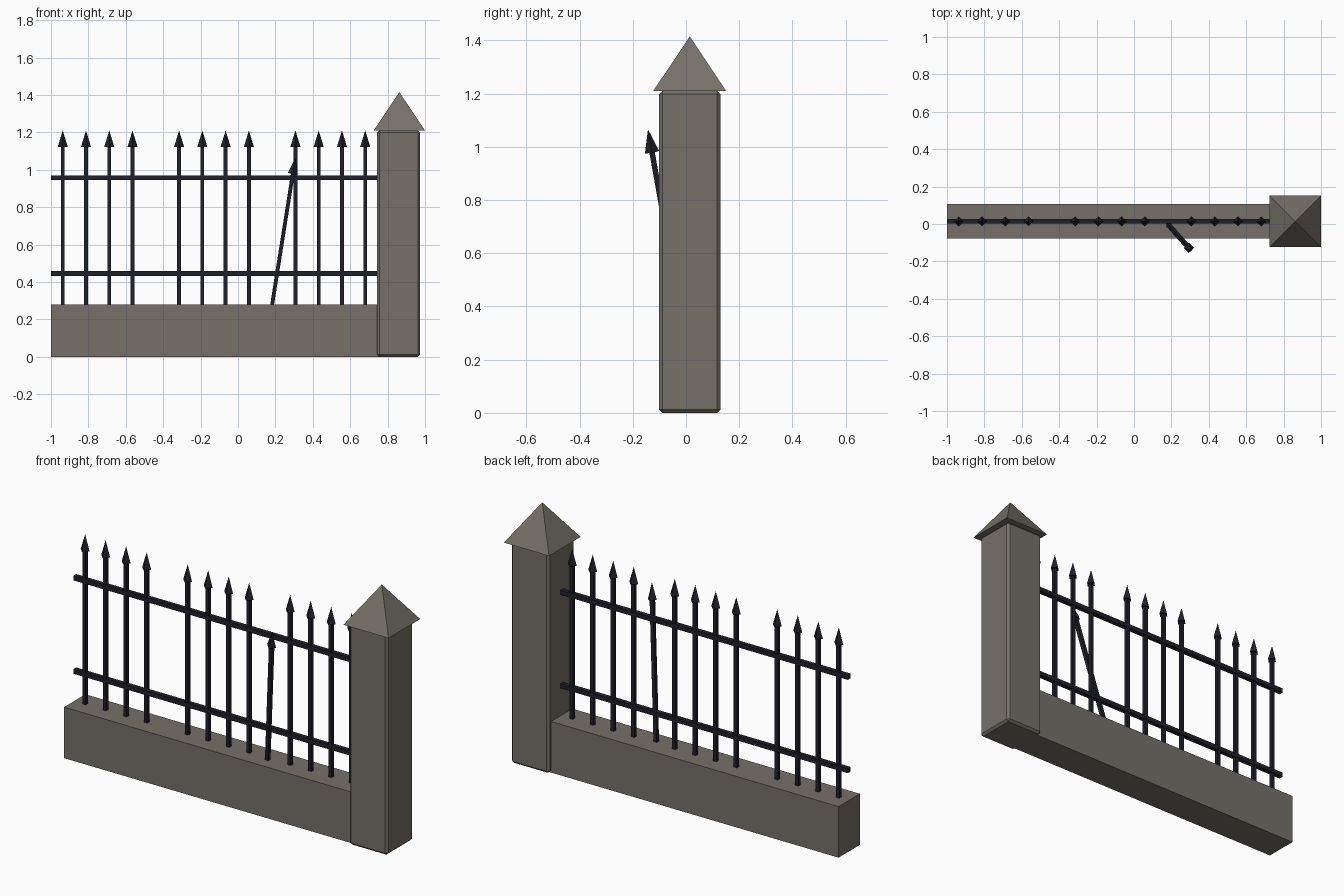
import bpy
from math import radians
from mathutils import Vector, Matrix

if "Cube" in bpy.data.objects:
    bpy.data.objects.remove(bpy.data.objects["Cube"])


def material(name, rgb):
    m = bpy.data.materials.new(name)
    m.use_nodes = True
    m.diffuse_color = (*rgb, 1)
    node = next(n for n in m.node_tree.nodes if n.type == "BSDF_PRINCIPLED")
    node.inputs["Base Color"].default_value = (*rgb, 1)
    return m


stone = material("weathered stone", (0.18, 0.162, 0.139))
iron = material("dark iron", (0.014, 0.014, 0.024))
MID = 0.014  # shared centre line of the wall, railings and pillar


def box(name, x, y, z, mat, bevel=0):
    """Box spanning the given (low, high) ranges."""
    spans = (x, y, z)
    bpy.ops.mesh.primitive_cube_add(size=1, location=[sum(s) / 2 for s in spans])
    ob = bpy.context.object
    ob.name = name
    ob.data.transform(Matrix.Diagonal([b - a for a, b in spans] + [1]))
    ob.data.materials.append(mat)
    if bevel:
        mod = ob.modifiers.new("edge", "BEVEL")
        mod.width = bevel
        mod.segments = 1
    return ob


def pyramid(name, radius, height, base, mat, turn=0):
    """Four-sided spike whose base centre sits at the given point."""
    bpy.ops.mesh.primitive_cone_add(vertices=4, radius1=radius, radius2=0, depth=height)
    ob = bpy.context.object
    ob.name = name
    ob.data.transform(Matrix.Rotation(turn, 4, "Z") @ Matrix.Translation((0, 0, height / 2)))
    ob.location = base
    ob.data.materials.append(mat)
    return ob


def around(centre, half):
    return (centre - half, centre + half)


# Low stone wall, corner pillar and its pointed cap
box("base_wall", (-1, 0.76), around(MID, 0.092), (0, 0.28), stone)
box("pillar", (0.744, 0.974), around(MID, 0.115), (0, 1.21), stone, bevel=0.012)
pyramid("pillar_cap", 0.194, 0.205, (0.8625, MID, 1.21), stone, radians(45))

# Horizontal rails
for label, z in (("lower", 0.445), ("upper", 0.957)):
    box(label + "_rail", (-1, 0.76), around(MID, 0.0125), around(z, 0.0125), iron)

# Upright bars with spear heads; one is missing and one has come loose
LOW, NECK, HEAD = 0.27, 1.122, 0.088
for i in range(14):
    x = -0.937 + i * 0.1244
    if i in (4, 9):
        continue
    box(f"bar_{i}", around(x, 0.01), around(MID, 0.01), (LOW, NECK + 0.01), iron)
    pyramid(f"spear_head_{i}", 0.027, HEAD, (x, MID, NECK), iron)

# Loose bar leaning forward, its foot sunk in the wall
foot = Vector((0.178, 0.002, 0.25))
tip = Vector((0.307, -0.143, 1.066))
lean = tip - foot
shaft = lean.length - HEAD
turn = Vector((0, 0, 1)).rotation_difference(lean).to_matrix().to_4x4()
bar = box("leaning_bar", around(0, 0.01), around(0, 0.01), (0, shaft + 0.01), iron)
bar.data.transform(Matrix.Translation(bar.location))
head = pyramid("leaning_spear_head", 0.027, HEAD, (0, 0, 0), iron)
head.data.transform(Matrix.Translation((0, 0, shaft)))
for ob in (bar, head):
    ob.location = foot
    ob.data.transform(turn)
